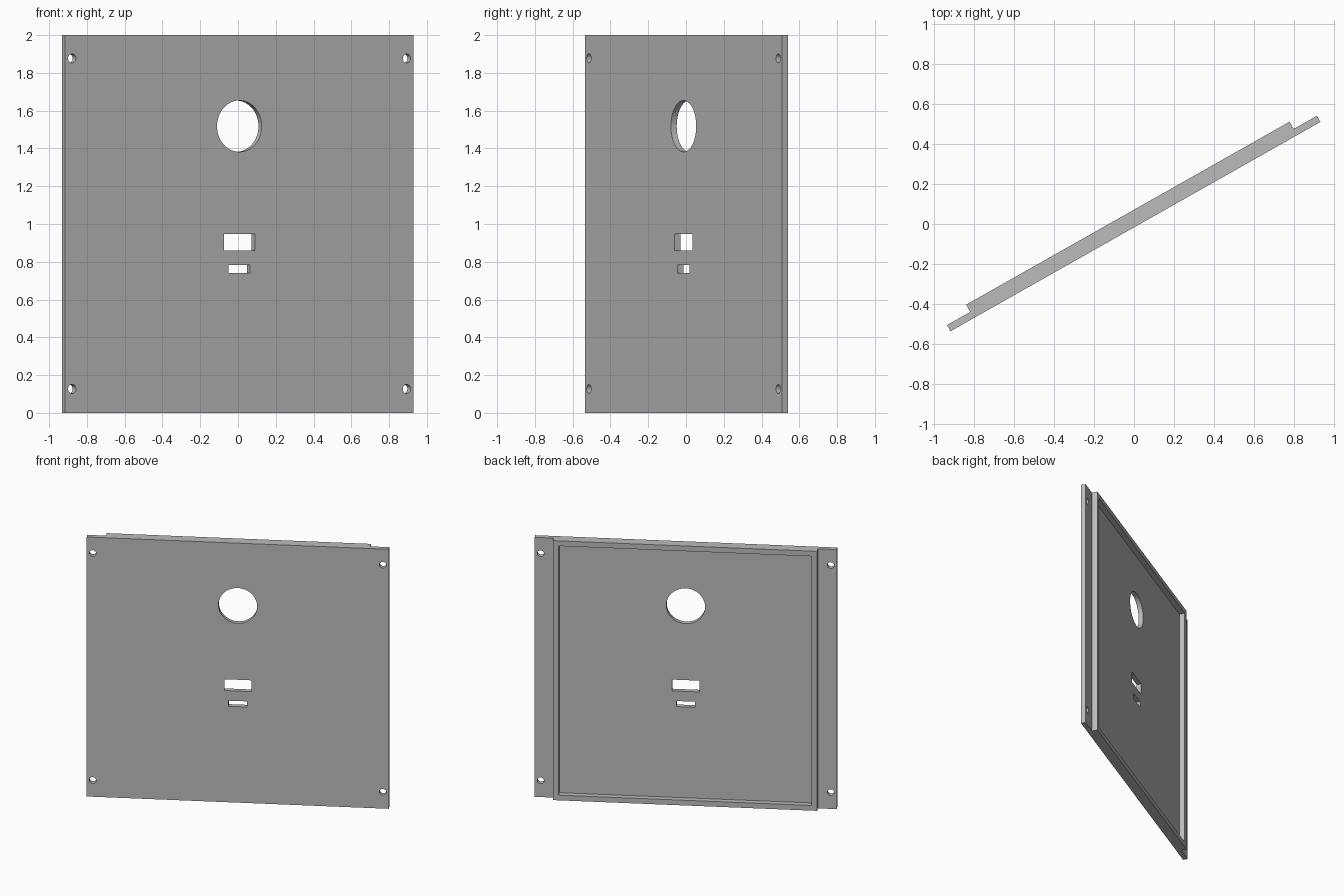
import bpy
import math
from mathutils import Matrix

if "Cube" in bpy.data.objects:
    bpy.data.objects.remove(bpy.data.objects["Cube"], do_unlink=True)

HALF_W, HEIGHT = 1.06, 2.0
FRONT, PLATE, BACK = -0.0148, 0.0205, 0.062   # depths: face, plate back, rim back
RIM_W, WALL = 0.927, 0.04                     # half width and thickness of the rim
TURN = math.radians(29.5)

grey = bpy.data.materials.new("grey metal")
grey.use_nodes = True
colour = (0.5, 0.5, 0.5, 1)
grey.diffuse_color = colour
grey.node_tree.nodes["Principled BSDF"].inputs["Base Color"].default_value = colour


def box(name, x0, x1, y0, y1, z0, z1):
    bpy.ops.mesh.primitive_cube_add(size=1)
    ob = bpy.context.object
    ob.name = name
    size = Matrix.Diagonal((x1 - x0, y1 - y0, z1 - z0, 1))
    centre = Matrix.Translation(((x0 + x1) / 2, (y0 + y1) / 2, (z0 + z1) / 2))
    ob.data.transform(centre @ size)
    return ob


def drill(name, x, z, radius, sides):
    bpy.ops.mesh.primitive_cylinder_add(vertices=sides, radius=radius, depth=1)
    ob = bpy.context.object
    ob.name = name
    ob.data.transform(Matrix.Translation((x, 0, z)) @ Matrix.Rotation(math.pi / 2, 4, "X"))
    return ob


# Solid slab that everything is cut from
panel = box("panel", -HALF_W, HALF_W, FRONT, BACK, 0, HEIGHT)
panel.data.materials.append(grey)

# Shallow tray behind the plate, inside the rim
cutters = [box("tray_cutter", -RIM_W + WALL, RIM_W - WALL, PLATE, 1, WALL, HEIGHT - WALL)]

# Thin side flanges with screw holes
for side in (-1, 1):
    x0, x1 = sorted((side * RIM_W, side * 2))
    cutters.append(box("flange_cutter", x0, x1, PLATE, 1, -1, 3))
    for z in (0.127, 1.877):
        cutters.append(drill("screw_hole_cutter", side * 1.018, z, 0.024, 24))

# Round opening and two slots
cutters.append(drill("round_opening_cutter", 0, 1.518, 0.136, 64))
cutters.append(box("large_slot_cutter", -0.095, 0.095, -1, 1, 0.86, 0.947))
cutters.append(box("small_slot_cutter", -0.065, 0.065, -1, 1, 0.74, 0.783))

# Apply the cuts one by one
bpy.ops.object.select_all(action="DESELECT")
panel.select_set(True)
bpy.context.view_layer.objects.active = panel
for cutter in cutters:
    cutter.hide_render = True
    cut = panel.modifiers.new(cutter.name, "BOOLEAN")
    cut.operation = "DIFFERENCE"
    cut.solver = "EXACT"
    cut.object = cutter
    bpy.ops.object.modifier_apply(modifier=cut.name)
    bpy.data.objects.remove(cutter, do_unlink=True)

# Turn the panel about the upright axis
panel.data.transform(Matrix.Rotation(TURN, 4, "Z"))
bpy.ops.object.shade_smooth_by_angle(angle=math.radians(30))
